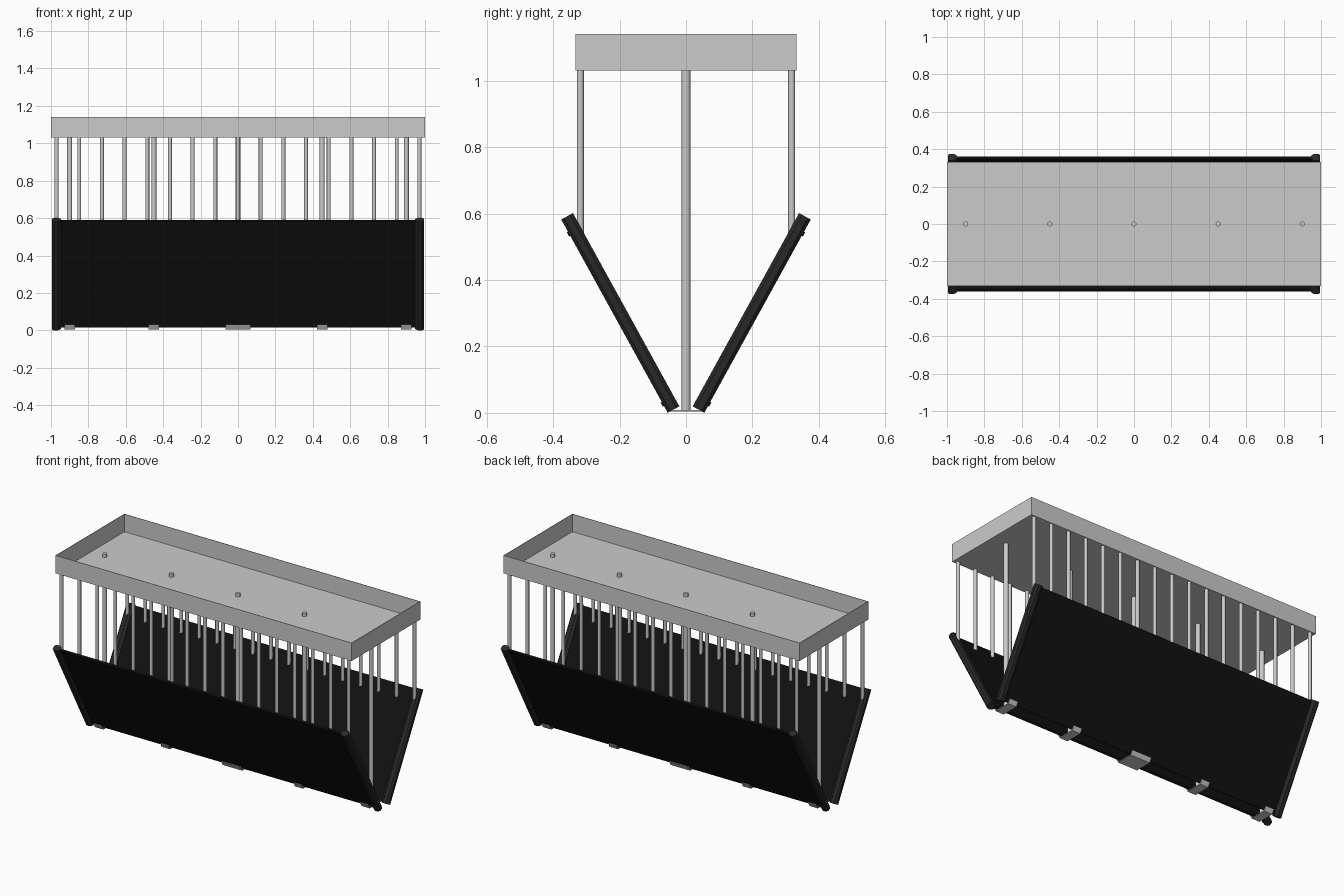
import bpy, bmesh, math
from mathutils import Vector

if "Cube" in bpy.data.objects:
    bpy.data.objects.remove(bpy.data.objects["Cube"])

DIR = Vector((0.4825, 0.876))     # up along a slanted side (y, z)
NRM = Vector((0.876, -0.4825))    # outward from a slanted side
START = Vector((0.0375, 0.010))   # foot of a slanted side
LENGTH = 0.664


def material(name, rgb):
    m = bpy.data.materials.new(name)
    m.diffuse_color = (*rgb, 1)
    m.use_nodes = True
    m.node_tree.nodes["Principled BSDF"].inputs["Base Color"].default_value = m.diffuse_color
    return m


BLACK = material("black_panel", (0.006, 0.006, 0.006))
CAP = material("dark_plastic", (0.022, 0.022, 0.022))


def slope(x, s, t, side):
    """Point on a slanted side: s up the slope, t outward."""
    p = START + DIR * s + NRM * t
    return Vector((x, side * p.x, p.y))


def loft(name, a, b, mat=None):
    """Solid between two matching outlines."""
    bm = bmesh.new()
    va, vb = [bm.verts.new(p) for p in a], [bm.verts.new(p) for p in b]
    n = len(va)
    bm.faces.new(va)
    bm.faces.new(vb[::-1])
    for i in range(n):
        bm.faces.new((va[i], vb[i], vb[(i + 1) % n], va[(i + 1) % n]))
    bmesh.ops.recalc_face_normals(bm, faces=bm.faces)
    me = bpy.data.meshes.new(name)
    bm.to_mesh(me)
    bm.free()
    ob = bpy.data.objects.new(name, me)
    bpy.context.collection.objects.link(ob)
    if mat:
        me.materials.append(mat)
    return ob


def rod(name, x, y, z0, z1, r):
    bpy.ops.mesh.primitive_cylinder_add(vertices=12, radius=r, depth=z1 - z0,
                                        location=(x, y, (z0 + z1) / 2))
    bpy.context.object.name = name
    bpy.ops.object.shade_smooth_by_angle(angle=math.radians(40))


# Open tray on top: box without lid, thickened inward
bm = bmesh.new()
bmesh.ops.create_cube(bm, size=1)
for v in bm.verts:
    v.co = Vector((v.co.x * 2.0, v.co.y * 0.664, 1.085 + v.co.z * 0.11))
bmesh.ops.delete(bm, geom=[f for f in bm.faces if f.normal.z > 0.5], context='FACES_ONLY')
me = bpy.data.meshes.new("top_tray")
bm.to_mesh(me)
bm.free()
tray = bpy.data.objects.new("top_tray", me)
bpy.context.collection.objects.link(tray)
sol = tray.modifiers.new("thickness", 'SOLIDIFY')
sol.thickness = 0.004
sol.offset = -1

# Slanted panels with end caps, screws and the bars above them
for side, label in ((-1, "front"), (1, "back")):
    prof = [(0.008, -0.006), (0.008, 0.006), (0.658, 0.006), (0.658, -0.006)]
    loft(label + "_panel", [slope(-0.97, s, t, side) for s, t in prof],
         [slope(0.97, s, t, side) for s, t in prof], BLACK)

    for e in (-1, 1):
        sec = [(0.947, 0.008), (0.963, 0.020), (0.985, 0.020), (0.995, 0.010)]
        sec += [(x, -t) for x, t in reversed(sec)]
        loft(label + "_end_cap", [slope(e * x, 0, t, side) for x, t in sec],
             [slope(e * x, LENGTH, t, side) for x, t in sec], CAP)
        for s in (0.03, 0.615):
            ring = [(0.968 + 0.007 * math.cos(k * math.pi / 4),
                     s + 0.007 * math.sin(k * math.pi / 4)) for k in range(8)]
            loft(label + "_screw", [slope(e * x, u, 0.018, side) for x, u in ring],
                 [slope(e * x, u, 0.024, side) for x, u in ring], CAP)

    for i in range(17):
        rod(label + "_bar", -0.97 + i * 0.12125, side * 0.318, 0.527, 1.032, 0.0105)

# Central posts and the bent clips joining the panels at the bottom
for x in (-0.9, -0.45, 0, 0.45, 0.9):
    rod("centre_post", x, 0, 0.006, 1.052, 0.0135)
    w = 0.066 if x == 0 else 0.028
    clip = [(-0.068, 0.030), (-0.053, 0.004), (0.053, 0.004), (0.068, 0.030),
            (0.063, 0.032), (0.050, 0.009), (-0.050, 0.009), (-0.063, 0.032)]
    loft("bottom_clip", [Vector((x - w, y, z)) for y, z in clip],
         [Vector((x + w, y, z)) for y, z in clip])
